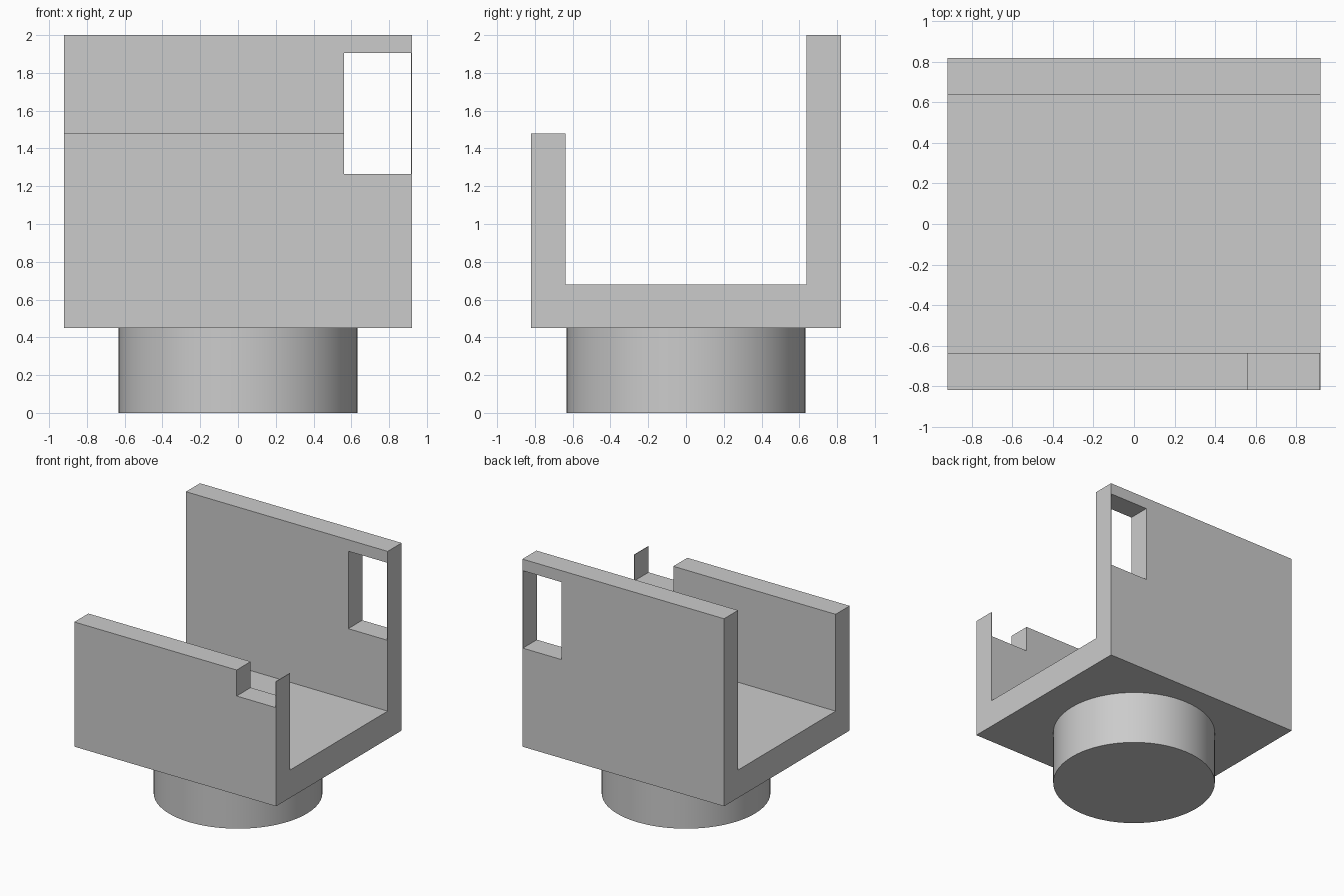
import bpy, bmesh, math

cube = bpy.data.objects.get("Cube")
if cube:
    bpy.data.objects.remove(cube, do_unlink=True)

HALF_X, HALF_Y = 0.922, 0.82
INNER_Y = 0.637
BASE_Z, FLOOR_Z, FRONT_Z, BACK_Z = 0.45, 0.68, 1.48, 2.0

grey = bpy.data.materials.new("plain grey")
grey.use_nodes = True
colour = (0.6, 0.6, 0.6, 1)
grey.diffuse_color = colour
grey.node_tree.nodes["Principled BSDF"].inputs["Base Color"].default_value = colour


def make_object(name, bm):
    bmesh.ops.recalc_face_normals(bm, faces=bm.faces)
    mesh = bpy.data.meshes.new(name)
    bm.to_mesh(mesh)
    bm.free()
    mesh.materials.append(grey)
    obj = bpy.data.objects.new(name, mesh)
    bpy.context.collection.objects.link(obj)
    return obj


def extrude_x(name, profile, x0, x1):
    """Extrude a closed (y, z) profile from x0 to x1."""
    bm = bmesh.new()
    face = bm.faces.new([bm.verts.new((x0, y, z)) for y, z in profile])
    out = bmesh.ops.extrude_face_region(bm, geom=[face])
    verts = [v for v in out["geom"] if isinstance(v, bmesh.types.BMVert)]
    bmesh.ops.translate(bm, verts=verts, vec=(x1 - x0, 0, 0))
    return make_object(name, bm)


def activate(obj):
    bpy.ops.object.select_all(action="DESELECT")
    obj.select_set(True)
    bpy.context.view_layer.objects.active = obj


# U-shaped channel: floor, low front wall, tall back wall
channel = extrude_x("channel", [
    (-HALF_Y, BASE_Z), (HALF_Y, BASE_Z), (HALF_Y, BACK_Z), (INNER_Y, BACK_Z),
    (INNER_Y, FLOOR_Z), (-INNER_Y, FLOOR_Z), (-INNER_Y, FRONT_Z), (-HALF_Y, FRONT_Z),
], -HALF_X, HALF_X)

# Opening through both walls, leaving a thin skin at the left edge
cutter = extrude_x("window_cutter", [(-1, 1.265), (1, 1.265), (1, 1.905), (-1, 1.905)],
                   0.562, 0.917)
cutter.hide_render = True
cut = channel.modifiers.new("window", "BOOLEAN")
cut.operation = "DIFFERENCE"
cut.solver = "EXACT"
cut.object = cutter
activate(channel)
bpy.ops.object.modifier_apply(modifier=cut.name)
bpy.data.objects.remove(cutter, do_unlink=True)

# Round foot under the channel
bm = bmesh.new()
bmesh.ops.create_cone(bm, cap_ends=True, segments=64, radius1=0.632, radius2=0.632, depth=BASE_Z)
bmesh.ops.translate(bm, verts=bm.verts, vec=(0, 0, BASE_Z / 2))
foot = make_object("round_foot", bm)
activate(foot)
bpy.ops.object.shade_smooth_by_angle(angle=math.radians(30))
